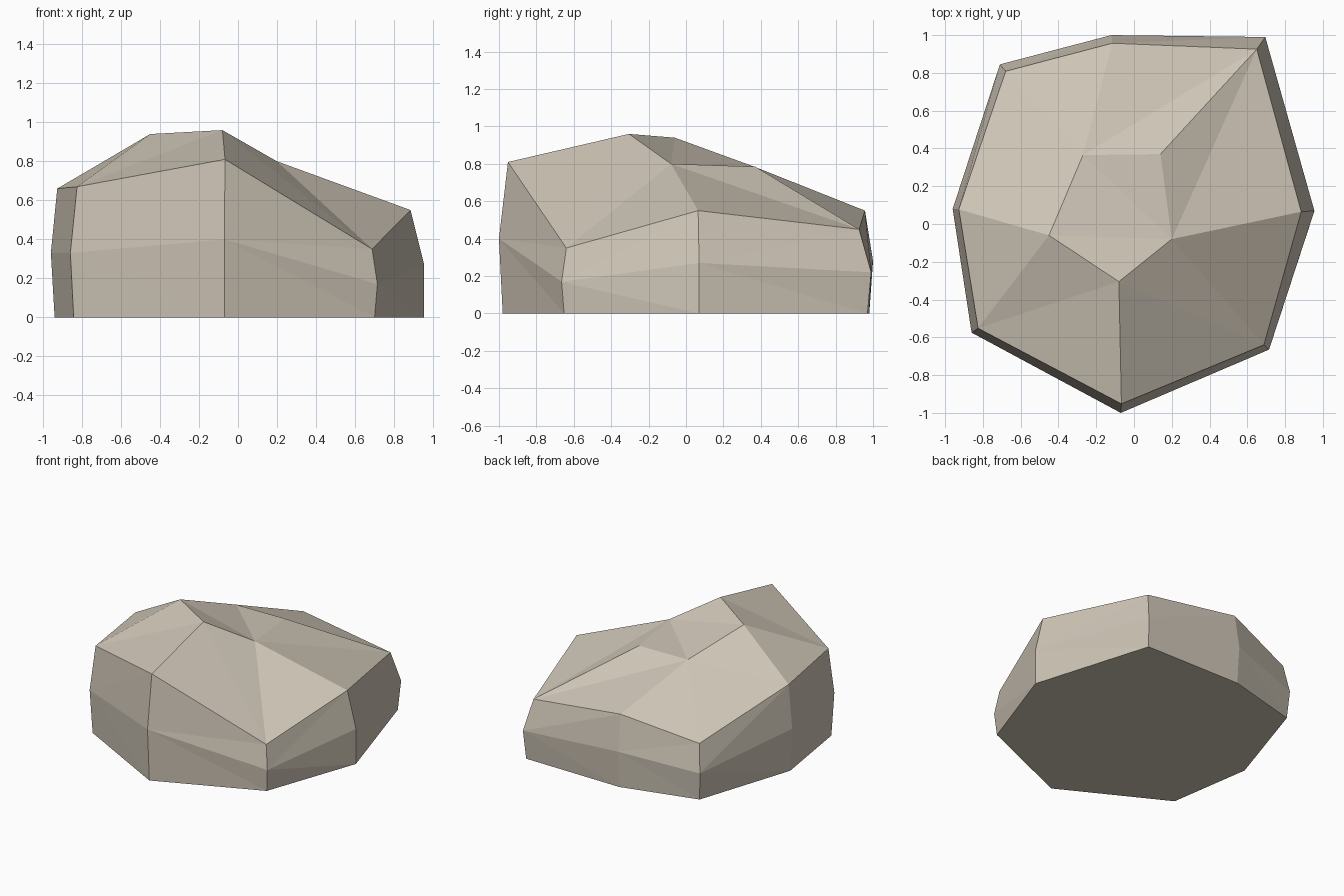
import bpy, bmesh

if "Cube" in bpy.data.objects:
    bpy.data.objects.remove(bpy.data.objects["Cube"])

# One stone colour
stone = bpy.data.materials.new("warm grey stone")
stone.diffuse_color = (0.62, 0.56, 0.47, 1)
stone.use_nodes = True
stone.node_tree.nodes["Principled BSDF"].inputs["Base Color"].default_value = stone.diffuse_color

# Eight corners, anticlockwise from the front: widest outline (x, y, z)
belly = [(-0.07, -1.0, 0.40), (0.715, -0.665, 0.17), (0.955, 0.07, 0.27), (0.695, 0.99, 0.22),
         (-0.12, 1.0, 0.28), (-0.71, 0.845, 0.21), (-0.96, 0.08, 0.33), (-0.86, -0.575, 0.33)]
# Height of the upper rim at each corner, and its inset
rim_z = [0.81, 0.35, 0.55, 0.45, 0.55, 0.42, 0.66, 0.67]
rim_scale = [0.952, 0.962, 0.927, 0.935, 0.957, 0.957, 0.966, 0.96]
# Crown points
crown = [(-0.08, -0.305, 0.96), (0.20, -0.08, 0.80), (0.14, 0.37, 0.785),
         (-0.27, 0.365, 0.785), (-0.45, -0.06, 0.94)]

bm = bmesh.new()
base = [bm.verts.new((x * (1 if i == 2 else 0.98), y * 0.98, 0)) for i, (x, y, z) in enumerate(belly)]
mid = [bm.verts.new(p) for p in belly]
rim = [bm.verts.new((x * s, y * s, h)) for (x, y, _), h, s in zip(belly, rim_z, rim_scale)]
top = [bm.verts.new(p) for p in crown]

# Underside and two bands of faceted walls
bm.faces.new(base[::-1])
for low, high in ((base, mid), (mid, rim)):
    for i in range(8):
        j = (i + 1) % 8
        if low is base:
            bm.faces.new((low[i], low[j], high[i]))
            bm.faces.new((low[j], high[j], high[i]))
        else:
            bm.faces.new((low[i], low[j], high[j]))
            bm.faces.new((low[i], high[j], high[i]))

# Sloping shoulders: each crown point fans out to a run of rim corners
fans = [(0, 7, 9), (1, 9, 11), (3, 11, 14), (4, 14, 15)]
for t, first, last in fans:
    for k in range(first, last):
        bm.faces.new((rim[k % 8], rim[(k + 1) % 8], top[t]))
for k, a, b in ((1, 0, 1), (3, 1, 2), (3, 2, 3), (6, 3, 4), (7, 4, 0)):
    bm.faces.new((rim[k], top[b], top[a]))

# Crown facets
for a, b, c in ((0, 1, 4), (1, 3, 4), (1, 2, 3)):
    bm.faces.new((top[a], top[b], top[c]))

bmesh.ops.recalc_face_normals(bm, faces=bm.faces)
mesh = bpy.data.meshes.new("boulder")
bm.to_mesh(mesh)
bm.free()
mesh.materials.append(stone)
boulder = bpy.data.objects.new("boulder", mesh)
bpy.context.collection.objects.link(boulder)
